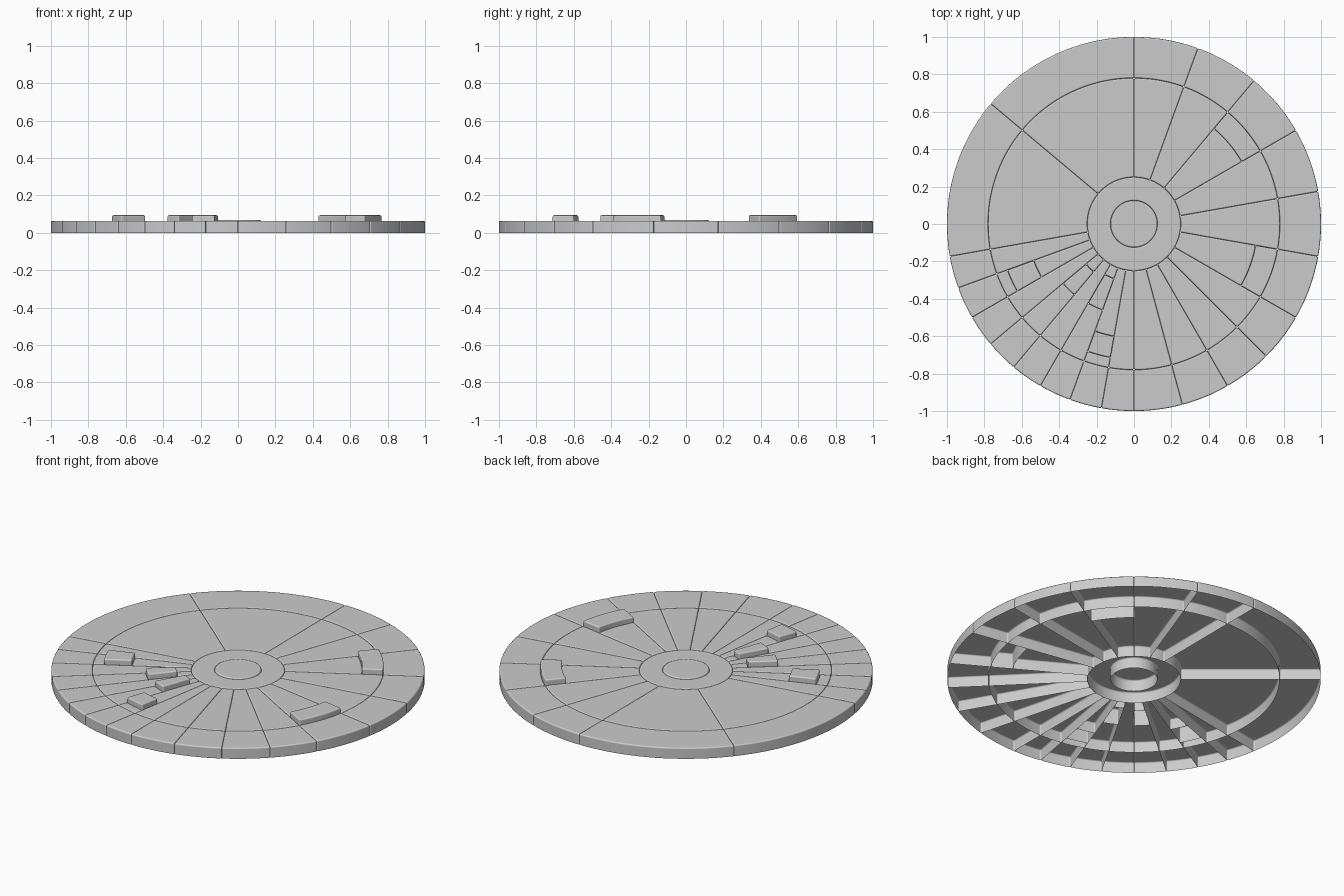
import bpy, bmesh, math

if "Cube" in bpy.data.objects:
    bpy.data.objects.remove(bpy.data.objects["Cube"])

HUB_R, RING_R, INNER_R, RIM_R = 0.125, 0.25, 0.78, 1.0
LOW, HIGH, HUB_H = 0.064, 0.094, 0.068

# divider angles in degrees, anticlockwise from +x
ANGLES = [10, 30, 50, 70, 90, 140] + list(range(190, 271, 10)) + [285, 300, 315, 330, 350, 370]

# raised block in the sector starting at this angle: (inner radius, outer radius)
BLOCKS = {30: (0.665, INNER_R), 330: (0.66, INNER_R), 200: (0.57, 0.72),
          220: (0.335, 0.495), 240: (0.312, 0.49), 250: (0.61, 0.725)}


def arc(r, a0, a1):
    step = 2 if r > 0.5 else 5
    n = max(2, math.ceil((a1 - a0) / step))
    angs = [math.radians(a0 + (a1 - a0) * i / n) for i in range(n + 1)]
    return [(r * math.cos(a), r * math.sin(a)) for a in angs]


def add_cell(bm, r0, r1, a0, a1, h):
    """Wedge-shaped shell: top and walls, open underneath."""
    pts = arc(r1, a0, a1) + arc(r0, a0, a1)[::-1]
    top = [bm.verts.new((x, y, h)) for x, y in pts]
    bot = [bm.verts.new((x, y, 0)) for x, y in pts]
    bm.faces.new(top)
    for i in range(len(pts)):
        j = (i + 1) % len(pts)
        bm.faces.new((bot[i], bot[j], top[j], top[i]))


def add_lathe(bm, profile, n=72):
    """Revolve (radius, z) points around z."""
    rows = [[bm.verts.new((r * math.cos(math.tau * i / n), r * math.sin(math.tau * i / n), z))
             for i in range(n)] for r, z in profile]
    for a, b in zip(rows, rows[1:]):
        for i in range(n):
            j = (i + 1) % n
            bm.faces.new((a[i], b[i], b[j], a[j]))


def finish(name, bm):
    me = bpy.data.meshes.new(name)
    for f in bm.faces:
        f.smooth = True
    bm.to_mesh(me)
    bm.free()
    ob = bpy.data.objects.new(name, me)
    bpy.context.collection.objects.link(ob)
    # softened panel edges
    bev = ob.modifiers.new("bevel", 'BEVEL')
    bev.width = 0.008
    bev.segments = 3
    bev.limit_method = 'ANGLE'
    bev.angle_limit = math.radians(40)
    bev.use_clamp_overlap = False
    bev.harden_normals = True


# radial panels, raised blocks and outer rim panels
rim, sectors, blocks = bmesh.new(), bmesh.new(), bmesh.new()
for a0, a1 in zip(ANGLES, ANGLES[1:]):
    add_cell(rim, INNER_R, RIM_R, a0, a1, LOW)
    if a0 in BLOCKS:
        b0, b1 = BLOCKS[a0]
        add_cell(sectors, RING_R, b0, a0, a1, LOW)
        add_cell(blocks, b0, b1, a0, a1, HIGH)
        if b1 < INNER_R:
            add_cell(sectors, b1, INNER_R, a0, a1, LOW)
    else:
        add_cell(sectors, RING_R, INNER_R, a0, a1, LOW)
finish("outer_rim_panels", rim)
finish("sector_panels", sectors)
finish("raised_blocks", blocks)

# ring around the hub
bm = bmesh.new()
add_lathe(bm, [(HUB_R, 0), (HUB_R, LOW), (RING_R, LOW), (RING_R, 0)])
bmesh.ops.reverse_faces(bm, faces=[f for f in bm.faces if f.normal.z < -0.5]) 
bm.normal_update()
if any(f.normal.z < -0.5 for f in bm.faces):
    bmesh.ops.reverse_faces(bm, faces=bm.faces[:])
finish("hub_ring", bm)

# centre hub disc
bm = bmesh.new()
add_lathe(bm, [(0.0, HUB_H), (HUB_R, HUB_H), (HUB_R, 0)])
bmesh.ops.remove_doubles(bm, verts=bm.verts[:], dist=1e-5)
finish("hub_disc", bm)
